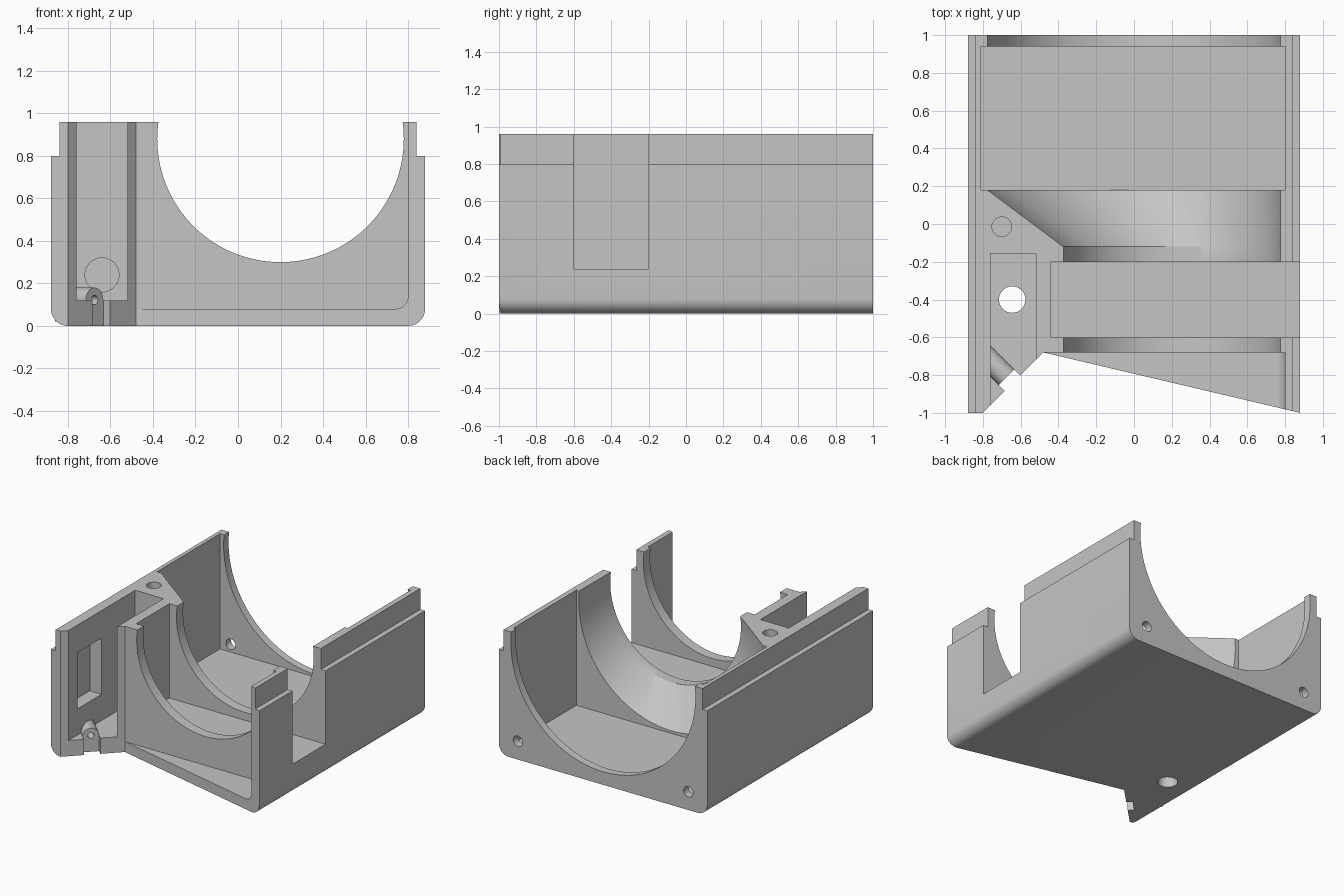
import bpy, bmesh, math
from mathutils import Vector

old = bpy.data.objects.get("Cube")
if old:
    bpy.data.objects.remove(old, do_unlink=True)

grey = bpy.data.materials.new("plain grey")
grey.use_nodes = True
COLOUR = (0.56, 0.56, 0.56, 1)
grey.diffuse_color = COLOUR
grey.node_tree.nodes["Principled BSDF"].inputs["Base Color"].default_value = COLOUR


def loft(name, ring_a, ring_b):
    """Closed solid between two rings with equal point counts."""
    bm = bmesh.new()
    a = [bm.verts.new(p) for p in ring_a]
    b = [bm.verts.new(p) for p in ring_b]
    n = len(a)
    bm.faces.new(a)
    bm.faces.new(b)
    for i in range(n):
        j = (i + 1) % n
        bm.faces.new((a[i], a[j], b[j], b[i]))
    bmesh.ops.recalc_face_normals(bm, faces=bm.faces)
    mesh = bpy.data.meshes.new(name)
    bm.to_mesh(mesh)
    bm.free()
    mesh.materials.append(grey)
    obj = bpy.data.objects.new(name, mesh)
    bpy.context.collection.objects.link(obj)
    return obj


def along_y(name, profile, y0, y1):
    return loft(name, [(x, y0, z) for x, z in profile], [(x, y1, z) for x, z in profile])


def along_z(name, plan, z0, z1):
    return loft(name, [(x, y, z0) for x, y in plan], [(x, y, z1) for x, y in plan])


def box(name, x0, x1, y0, y1, z0, z1):
    return along_z(name, [(x0, y0), (x1, y0), (x1, y1), (x0, y1)], z0, z1)


def arc(cx, cy, r, start, end, n):
    angles = [math.radians(start + (end - start) * i / n) for i in range(n + 1)]
    return [(cx + r * math.cos(a), cy + r * math.sin(a)) for a in angles]


def circle(cx, cy, r, n):
    return arc(cx, cy, r, 0, 360, n)[:-1]


def combine(target, tool, operation="DIFFERENCE"):
    mod = target.modifiers.new(tool.name, "BOOLEAN")
    mod.operation = operation
    mod.solver = "EXACT"
    mod.object = tool
    bpy.context.view_layer.objects.active = target
    bpy.ops.object.modifier_apply(modifier=mod.name)
    bpy.data.objects.remove(tool, do_unlink=True)


# Outer shell: rounded bottom edges and stepped upper rims
right_side = arc(0.8, 0.08, 0.08, -90, 0, 10) + [(0.88, 0.8), (0.84, 0.8), (0.84, 0.96)]
shell = right_side + [(-x, z) for x, z in reversed(right_side)]
body = along_y("housing_body", shell, -1, 1)

# Slanted front ends
combine(body, along_z("front_trim", [(0.88 + 0.34, -1.08), (-0.48, -0.68),
                                     (-0.8, -1), (-0.9, -1.1), (-0.9, -1.2), (1.22, -1.2)], -0.1, 1.1))

# Rear bay, middle bay with side opening, and front ledge
combine(body, box("rear_bay", -0.81, 0.80, 0.18, 0.94, 0.08, 1.1))
combine(body, box("middle_bay", -0.44, 1.0, -0.6, -0.2, 0.24, 1.1))
ledge = [(-0.48, 0.08)] + arc(0.74, 0.14, 0.06, -90, 0, 8) + [(0.8, 1.1), (-0.48, 1.1)]
combine(body, along_y("front_bay", ledge, -1.2, -0.68))

# Round cradle, flare and rear opening
SIDES = 128
CENTRE_Z = 0.88
small = circle(0.2, CENTRE_Z, 0.58, SIDES)
large = circle(0, CENTRE_Z, 0.78, SIDES)
combine(body, along_y("cradle", small, -0.75, -0.11))
combine(body, loft("flare", [(x, -0.12, z) for x, z in small],
                   [(x, 0.18, z) for x, z in large]))
combine(body, along_y("rear_opening", large, 0.9, 1.1))

# Side pocket open to the front, with a recess in its outer wall
combine(body, box("side_pocket", -0.76, -0.52, -1.2, -0.155, 0.12, 1.1))
combine(body, box("wall_recess", -0.86, -0.7, -0.85, -0.56, 0.32, 0.75))

# Cable notch and arched cable guide, square to the slanted edge
inward = Vector((-1, 1, 0)).normalized()
across = Vector((1, 1, 0)).normalized()
edge = Vector((-0.643, -0.843, 0))


def along_slant(name, profile, d0, d1):
    rings = [[edge + inward * d + across * u + Vector((0, 0, z)) for u, z in profile]
             for d in (d0, d1)]
    return loft(name, *rings)


HALF = 0.058
combine(body, along_slant("cable_notch", [(-HALF, -0.1), (HALF, -0.1), (HALF, 0.3), (-HALF, 0.3)],
                          -0.1, 0.045))
arch = [(-HALF, 0.02), (HALF, 0.02)] + arc(0, 0.122, HALF, 0, 180, 20)
combine(body, along_slant("cable_guide", arch, 0.045, 0.25), "UNION")
combine(body, along_slant("cable_hole", circle(0, 0.122, 0.022, 24), 0, 0.2))

# Drilled holes
combine(body, along_z("floor_hole", circle(-0.645, -0.4, 0.07, 48), -0.1, 0.2))
combine(body, along_z("top_hole", circle(-0.7, -0.015, 0.052, 32), 0.45, 1.1))
combine(body, along_y("passage_hole", circle(-0.64, 0.24, 0.08, 48), -0.25, 0.25))
for side in (-1, 1):
    combine(body, along_y("screw_hole", circle(side * 0.72, 0.14, 0.04, 32), 0.9, 1.1))

# Smooth curves with crisp edges
for obj in bpy.context.selected_objects:
    obj.select_set(False)
body.select_set(True)
bpy.context.view_layer.objects.active = body
bpy.ops.object.shade_smooth_by_angle(angle=math.radians(25))
